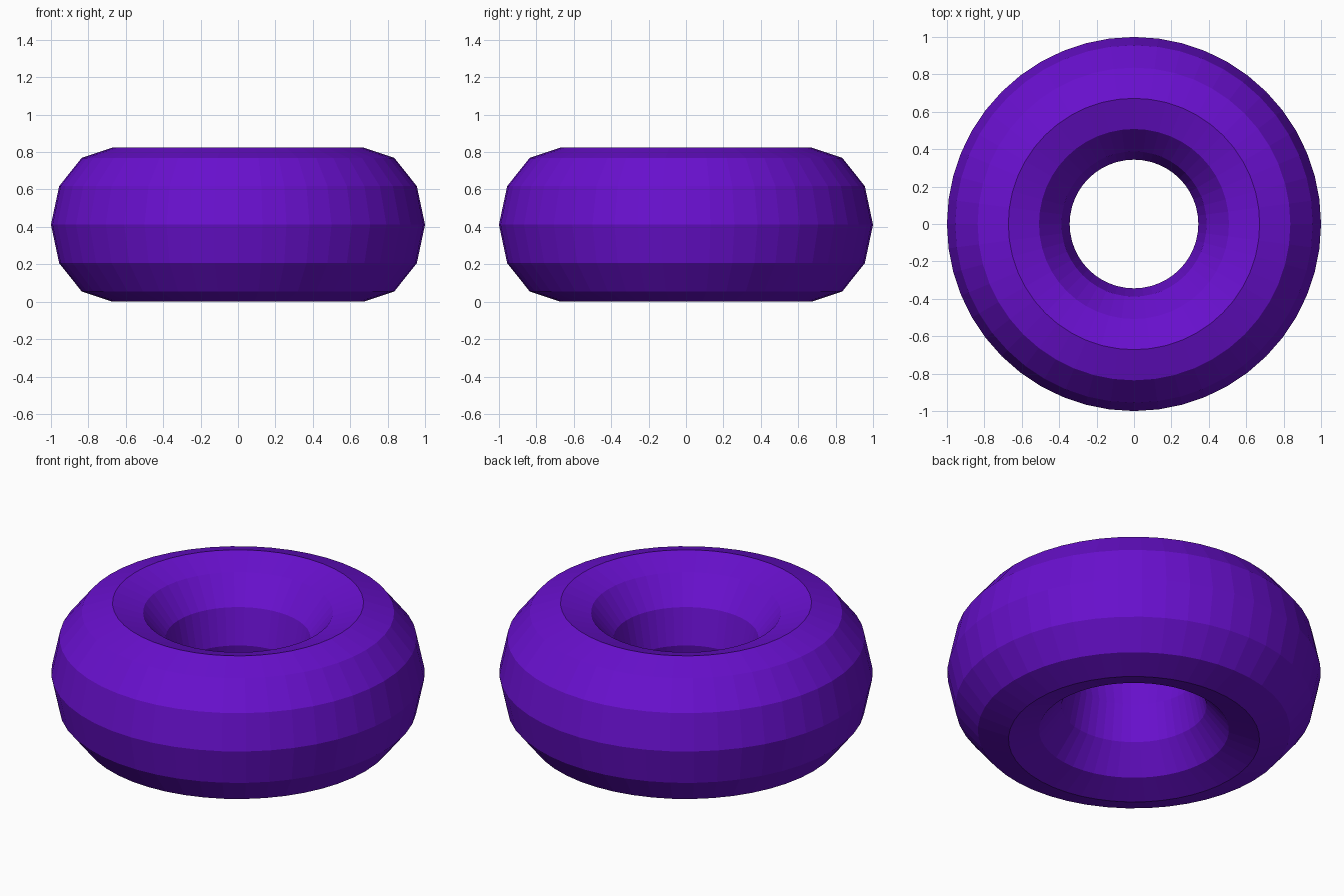
import bpy

if "Cube" in bpy.data.objects:
    bpy.data.objects.remove(bpy.data.objects["Cube"])

MAJOR, MINOR = 0.672, 0.328   # ring radius and tube radius
HALF_HEIGHT = 0.412           # tube is stretched upwards

# Ring: flat-shaded low-poly torus
bpy.ops.mesh.primitive_torus_add(
    major_segments=48, minor_segments=12,
    major_radius=MAJOR, minor_radius=MINOR,
    location=(0, 0, HALF_HEIGHT))
ring = bpy.context.object
ring.name = "ring"
ring.scale.z = HALF_HEIGHT / MINOR
bpy.ops.object.transform_apply(location=False, rotation=False, scale=True)
bpy.ops.object.shade_flat()

# Purple finish
mat = bpy.data.materials.new("purple")
mat.diffuse_color = (0.14, 0.005, 0.62, 1)
mat.use_nodes = True
mat.node_tree.nodes["Principled BSDF"].inputs["Base Color"].default_value = mat.diffuse_color
ring.data.materials.append(mat)
